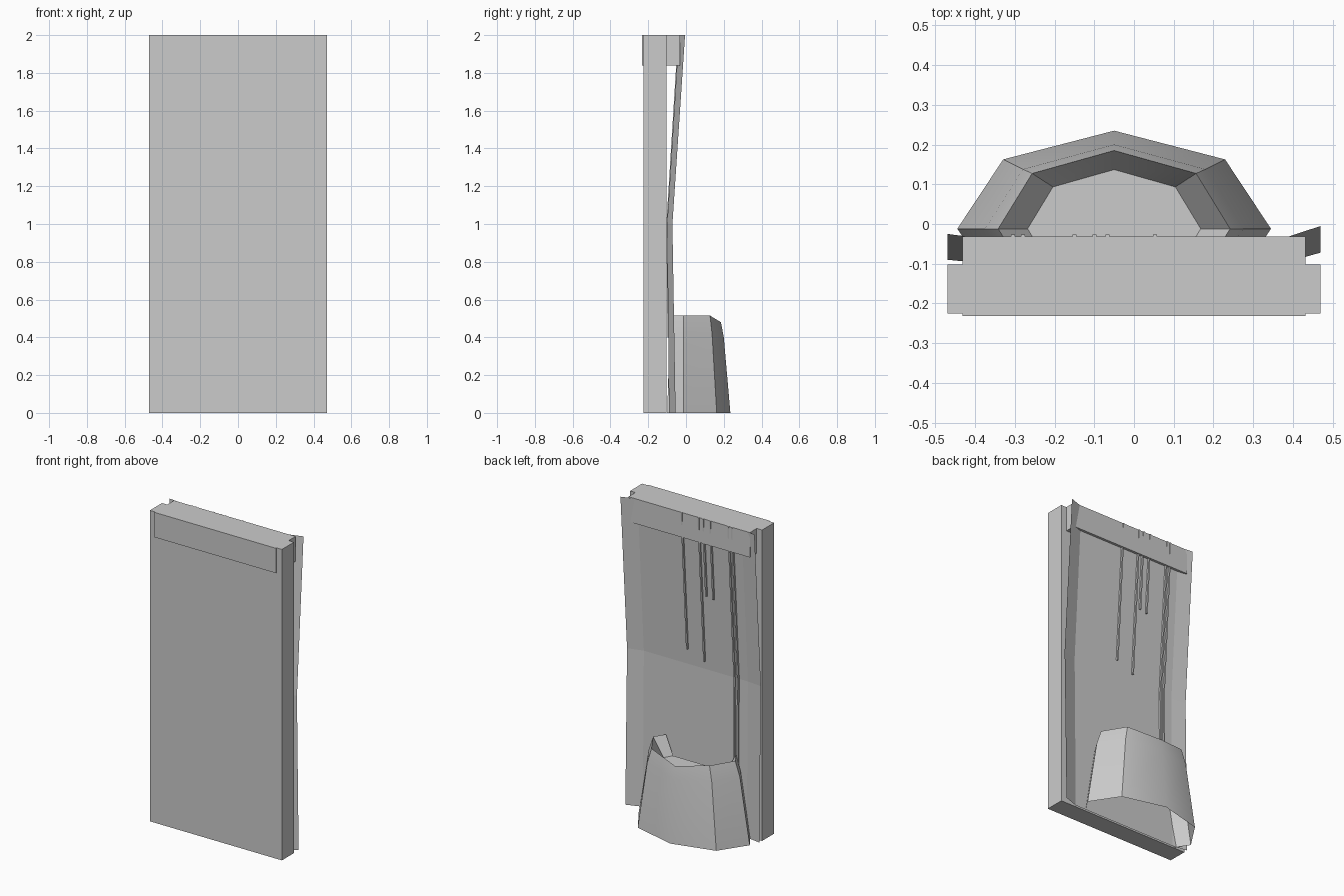
import bpy, bmesh
from math import cos, sin, radians

if "Cube" in bpy.data.objects:
    bpy.data.objects.remove(bpy.data.objects["Cube"])


def make(name, verts, faces, smooth=False):
    me = bpy.data.meshes.new(name)
    me.from_pydata(verts, [], faces)
    bm = bmesh.new()
    bm.from_mesh(me)
    bmesh.ops.recalc_face_normals(bm, faces=bm.faces)
    bm.to_mesh(me)
    bm.free()
    ob = bpy.data.objects.new(name, me)
    bpy.context.collection.objects.link(ob)
    if smooth:
        bpy.ops.object.select_all(action='DESELECT')
        ob.select_set(True)
        bpy.context.view_layer.objects.active = ob
        bpy.ops.object.shade_smooth_by_angle(angle=radians(35))
    return ob


def grid_faces(rows, cols):
    return [(r * cols + c, r * cols + c + 1, (r + 1) * cols + c + 1, (r + 1) * cols + c)
            for r in range(rows - 1) for c in range(cols - 1)]


def box(name, x, y, z):
    v = [(a, b, c) for a in x for b in y for c in z]
    f = [(0, 1, 3, 2), (4, 6, 7, 5), (0, 4, 5, 1), (2, 3, 7, 6), (0, 2, 6, 4), (1, 5, 7, 3)]
    return make(name, v, f)


# Wall slab and the header block across its top
box("wall_slab", (-0.47, 0.47), (-0.225, -0.102), (0, 2))
box("header_block", (-0.432, 0.432), (-0.232, -0.032), (1.84, 2))

# Bent backing sheet: rows of (z, y at each column)
cols = (-0.47, -0.37, 0.37, 0.47)
rows = [(0, (-0.075, -0.09, -0.09, -0.055)),
        (1, (-0.09, -0.1, -0.1, -0.072)),
        (2, (-0.025, -0.038, -0.038, -0.005))]
make("backing_sheet", [(x, y, z) for z, ys in rows for x, y in zip(cols, ys)],
     grid_faces(3, 4))


# Basin: half-octagon loops running from the skirt, over the rim, to the floor
def basin_loop(rx, ry, z, dip=0):
    pts = [(cos(radians(a)), sin(radians(a))) for a in range(-45, 226, 45)]
    for i, j in ((0, 1), (6, 5)):  # shorten the ends that run into the wall
        pts[i] = tuple((p + q) / 2 for p, q in zip(pts[i], pts[j]))
    return [(-0.05 + rx * u, -0.012 + ry * v, z - (dip if i == 3 else 0))
            for i, (u, v) in enumerate(pts)]


loops = [basin_loop(0.395, 0.247, 0), basin_loop(0.325, 0.212, 0.42, 0.02),
         basin_loop(0.292, 0.197, 0.515, 0.035), basin_loop(0.218, 0.149, 0.4)]
make("basin", sum(loops, []), grid_faces(4, 7) + [tuple(range(21, 28))], smooth=True)


# Thin streaks running down the backing sheet
def streak(x, end):
    def surface(z):
        return -0.1 + 0.062 * (z - 1) if z > 1 else -0.1 + 0.01 * (1 - z)
    zs = [2] + ([1] if end < 1 else []) + [end]
    v = []
    for z in zs:
        y = surface(z)
        v += [(x - 0.005, y - 0.004, z), (x - 0.005, y + 0.011, z),
              (x + 0.005, y + 0.011, z), (x + 0.005, y - 0.004, z)]
    n = len(zs)
    f = [(r * 4 + c, r * 4 + (c + 1) % 4, r * 4 + 4 + (c + 1) % 4, r * 4 + 4 + c)
         for r in range(n - 1) for c in range(4)]
    f += [(0, 1, 2, 3), tuple(range(4 * n - 4, 4 * n))]
    make("streak", v, f)


for x, end in ((-0.305, 0.4), (-0.28, 0.4), (-0.15, 1.48), (-0.1, 1.49),
               (-0.067, 1.05), (0.053, 1.1)):
    streak(x, end)
